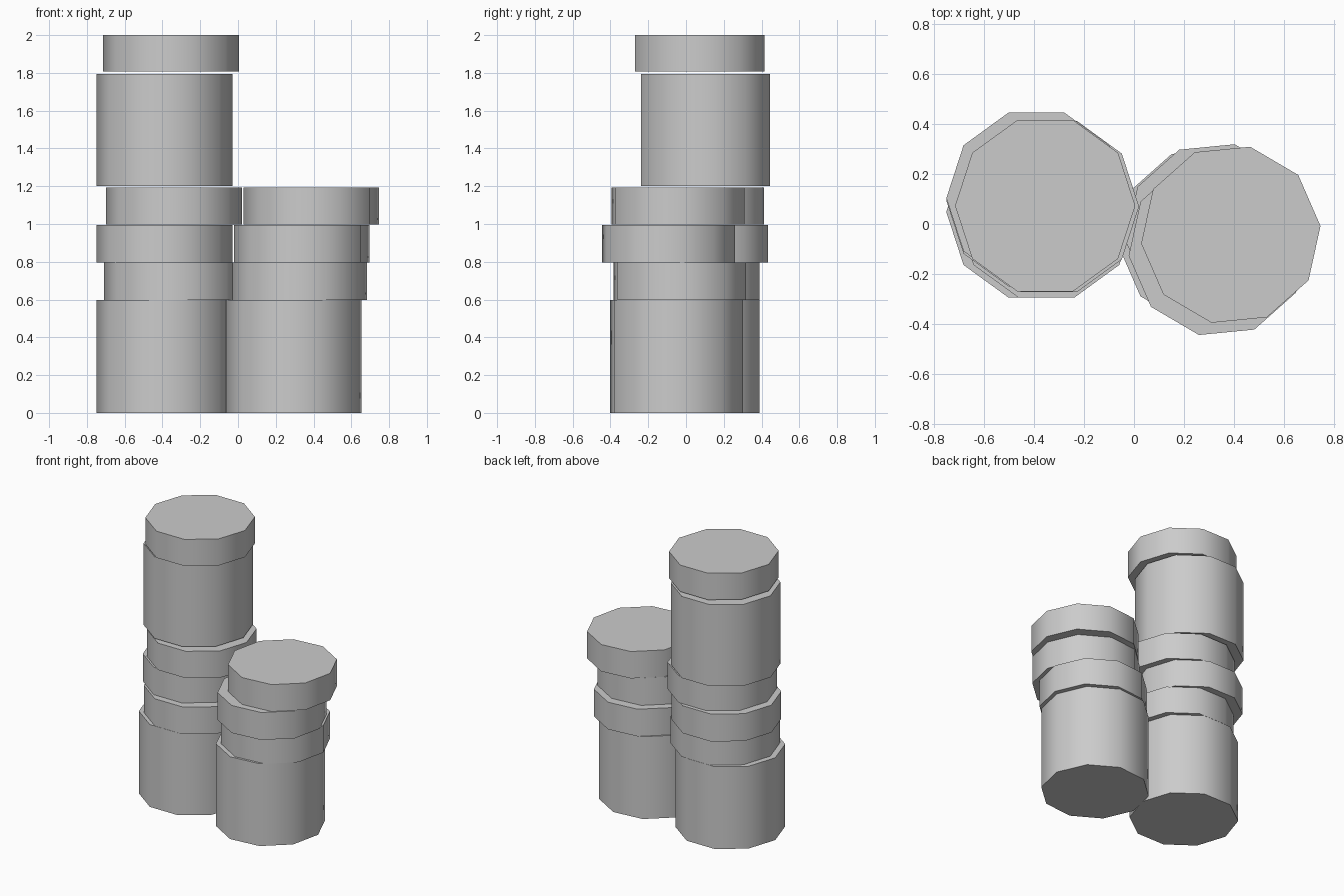
import bpy
import math

cube = bpy.data.objects.get("Cube")
if cube:
    bpy.data.objects.remove(cube, do_unlink=True)

grey = bpy.data.materials.new("plain_grey")
grey.use_nodes = True
grey.diffuse_color = (0.6, 0.6, 0.6, 1)
grey.node_tree.nodes["Principled BSDF"].inputs["Base Color"].default_value = (0.6, 0.6, 0.6, 1)

RADIUS = 0.36


def drum(name, x, y, bottom, top, turn):
    """Ten-sided drum with smooth sides and flat, sharp-edged caps."""
    bpy.ops.mesh.primitive_cylinder_add(
        vertices=10, radius=RADIUS, depth=top - bottom,
        location=(x, y, (bottom + top) / 2),
        rotation=(0, 0, math.radians(turn)))
    obj = bpy.context.object
    obj.name = name
    obj.data.materials.append(grey)
    bpy.ops.object.shade_smooth_by_angle(angle=math.radians(40))


# Each layer: centre x, centre y, bottom, top
tall_stack = [
    (-0.39, 0.048, 0.0, 0.597),
    (-0.35, 0.048, 0.598, 0.795),
    (-0.39, 0.093, 0.797, 0.996),
    (-0.34, 0.07, 0.998, 1.193),
    (-0.39, 0.103, 1.201, 1.793),
    (-0.355, 0.073, 1.807, 2.0),
]
short_stack = [
    (0.295, -0.05, 0.0, 0.597),
    (0.325, -0.033, 0.598, 0.795),
    (0.337, -0.092, 0.797, 0.996),
    (0.387, -0.043, 0.998, 1.193),
]

# Corner of the tall drums lies on the x axis; the short ones are twisted a little
for stack, label, turn in ((tall_stack, "tall_stack", 18), (short_stack, "short_stack", 23.6)):
    for i, layer in enumerate(stack, 1):
        drum(f"{label}_drum_{i}", *layer, turn)
